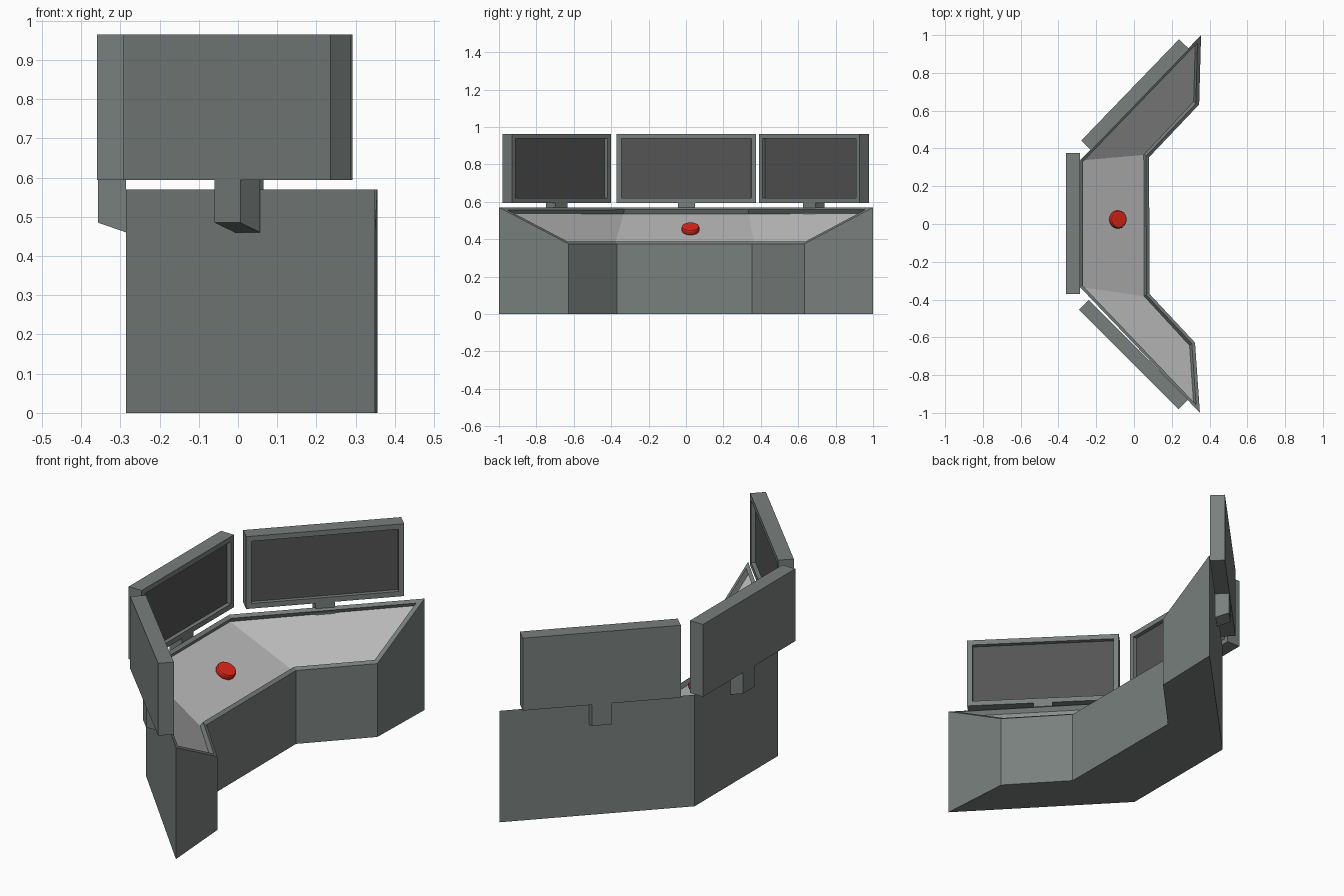
import bpy, bmesh, math
from mathutils import Matrix

if "Cube" in bpy.data.objects:
    bpy.data.objects.remove(bpy.data.objects["Cube"])


def material(name, color):
    m = bpy.data.materials.new(name)
    m.diffuse_color = (*color, 1)
    m.use_nodes = True
    m.node_tree.nodes["Principled BSDF"].inputs["Base Color"].default_value = m.diffuse_color
    return m


CASING = material("casing_grey", (0.19, 0.215, 0.205))
SURFACE = material("desktop_light_grey", (0.5, 0.5, 0.5))
SCREEN = material("screen_dark_grey", (0.09, 0.09, 0.09))
RED = material("button_red", (0.75, 0.02, 0.01))


def finish(name, bm, mats, matrix=None):
    bmesh.ops.recalc_face_normals(bm, faces=bm.faces)
    mesh = bpy.data.meshes.new(name)
    bm.to_mesh(mesh)
    bm.free()
    for m in mats:
        mesh.materials.append(m)
    obj = bpy.data.objects.new(name, mesh)
    if matrix:
        obj.matrix_world = matrix
    bpy.context.collection.objects.link(obj)
    return obj


def recess(bm, faces, border, depth):
    """Frame the faces with a flat rim, then sink them with straight walls."""
    bmesh.ops.inset_region(bm, faces=faces, thickness=border, use_even_offset=True)
    bmesh.ops.inset_region(bm, faces=faces, thickness=0.0005, depth=-depth,
                           use_even_offset=True)
    for f in faces:
        f.material_index = 1


# Desk: three-section angled console, top sloping down towards the user
BACK_Z, FRONT_Z = 0.57, 0.375
back = [(0.349, -1.0), (-0.285, -0.335), (-0.285, 0.337), (0.355, 1.0)]
front = [(0.323, -0.628), (0.082, -0.37), (0.08, 0.354), (0.345, 0.633)]
bm = bmesh.new()
tb = [bm.verts.new((x, y, BACK_Z)) for x, y in back]
tf = [bm.verts.new((x, y, FRONT_Z)) for x, y in front]
bb = [bm.verts.new((x, y, 0)) for x, y in back]
bf = [bm.verts.new((x, y, 0)) for x, y in front]
top = []
for i in range(3):
    top.append(bm.faces.new((tb[i], tf[i], tf[i + 1], tb[i + 1])))
    bm.faces.new((bb[i], bb[i + 1], bf[i + 1], bf[i]))
    bm.faces.new((tb[i], tb[i + 1], bb[i + 1], bb[i]))
    bm.faces.new((tf[i], bf[i], bf[i + 1], tf[i + 1]))
for i in (0, 3):
    bm.faces.new((tb[i], bb[i], bf[i], tf[i]))
bmesh.ops.recalc_face_normals(bm, faces=bm.faces)
recess(bm, top, 0.02, 0.025)
finish("desk", bm, [CASING, SURFACE])


# Monitors with framed screens, each on a wedge bracket behind the desk
def monitor(tag, x, y, angle):
    place = Matrix.Translation((x, y, 0)) @ Matrix.Rotation(math.radians(angle), 4, 'Z')
    bm = bmesh.new()
    bmesh.ops.create_cube(bm, size=1, matrix=Matrix.Translation((0, 0, 0.779))
                          @ Matrix.Diagonal((0.074, 0.746, 0.37, 1)))
    face = max(bm.faces, key=lambda f: f.calc_center_median().x)
    recess(bm, [face], 0.026, 0.02)
    finish(tag + "_monitor", bm, [CASING, SCREEN], place)

    bm = bmesh.new()
    profile = [(0.037, 0.596), (0.037, 0.46), (-0.035, 0.485), (-0.035, 0.596)]
    f = bm.faces.new([bm.verts.new((px, -0.046, pz)) for px, pz in profile])
    ext = bmesh.ops.extrude_face_region(bm, geom=[f])
    verts = [v for v in ext["geom"] if isinstance(v, bmesh.types.BMVert)]
    bmesh.ops.translate(bm, verts=verts, vec=(0, 0.092, 0))
    finish(tag + "_bracket", bm, [CASING], place)


monitor("center", -0.322, 0.002, 0)
monitor("left", 0.006, 0.684, -44)
monitor("right", -0.002, -0.692, 45)

# Red push button lying on the slope
slope = math.atan2(BACK_Z - FRONT_Z, 0.366)
bm = bmesh.new()
bmesh.ops.create_cone(bm, cap_ends=True, segments=16, radius1=0.048, radius2=0.048, depth=0.034)
button = finish("button", bm, [RED], Matrix.Translation((-0.085, 0.024, 0.456))
                @ Matrix.Rotation(slope, 4, 'Y'))
bev = button.modifiers.new("soft_rim", 'BEVEL')
bev.width = 0.01
bev.segments = 2
bev.limit_method = 'ANGLE'
bev.angle_limit = math.radians(40)
